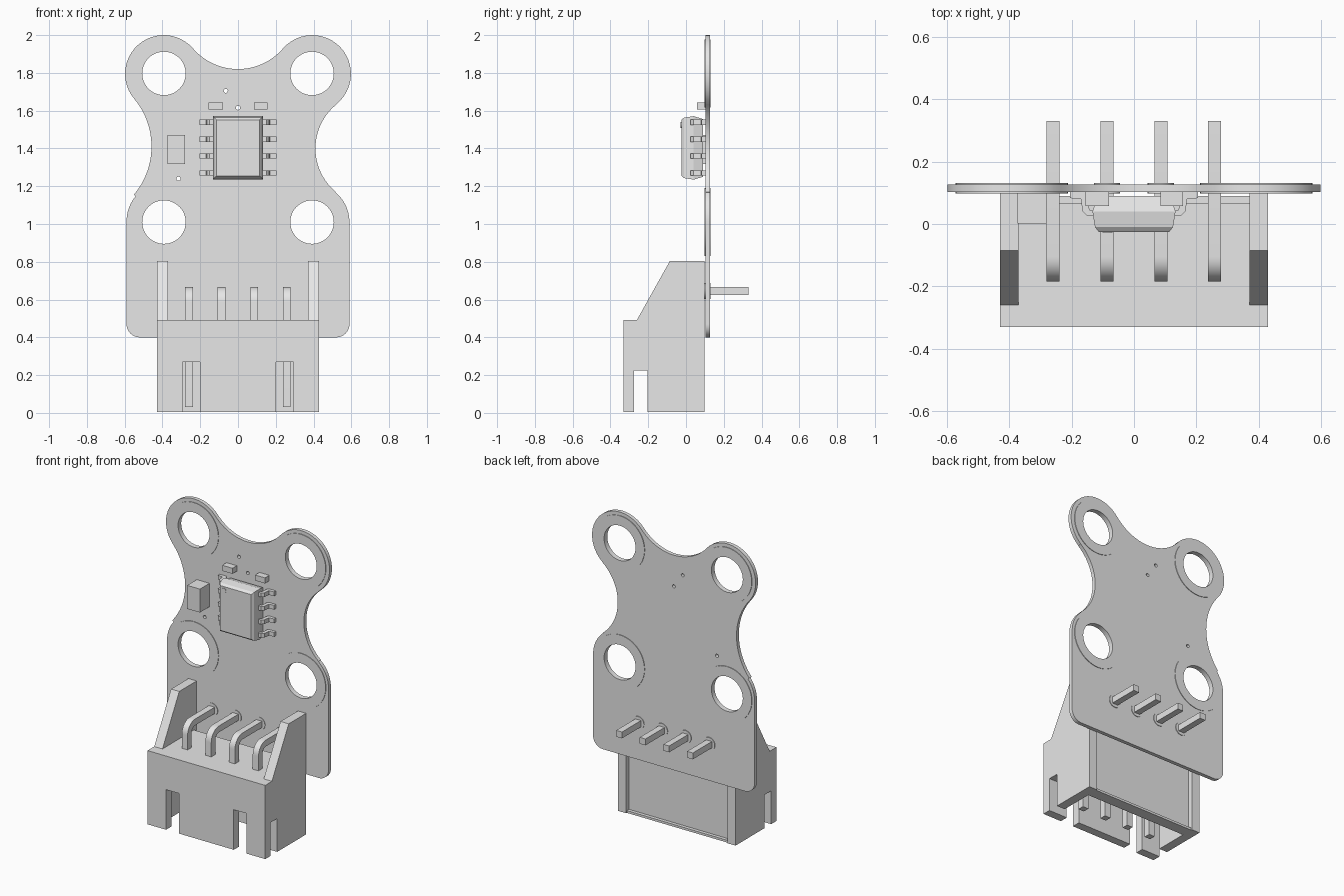
import bpy, bmesh, math
from mathutils import Matrix, Vector

cube = bpy.data.objects.get("Cube")
if cube:
    bpy.data.objects.remove(cube, do_unlink=True)

grey = bpy.data.materials.new("plain_grey")
grey.use_nodes = True
grey.diffuse_color = (0.8, 0.8, 0.8, 1)
grey.node_tree.nodes["Principled BSDF"].inputs["Base Color"].default_value = (0.8, 0.8, 0.8, 1)


def finish(name, mesh, smooth=False):
    mesh.materials.clear()
    mesh.materials.append(grey)
    if smooth:
        mesh.shade_smooth()
        mesh.set_sharp_from_angle(angle=math.radians(35))
    obj = bpy.data.objects.new(name, mesh)
    bpy.context.collection.objects.link(obj)
    return obj


def prism(name, pts, axis, lo, hi, smooth=False):
    """Extrude a 2D profile along axis; the profile uses the other two axes in order."""
    bm = bmesh.new()

    def place(p, t):
        c = list(p)
        c.insert("xyz".index(axis), t)
        return bm.verts.new(c)

    a = [place(p, lo) for p in pts]
    b = [place(p, hi) for p in pts]
    bm.faces.new(a)
    bm.faces.new(b)
    n = len(pts)
    for i in range(n):
        j = (i + 1) % n
        bm.faces.new((a[i], a[j], b[j], b[i]))
    bmesh.ops.recalc_face_normals(bm, faces=bm.faces)
    mesh = bpy.data.meshes.new(name)
    bm.to_mesh(mesh)
    bm.free()
    return finish(name, mesh, smooth)


def box(name, x, y, z):
    return prism(name, [(x[0], z[0]), (x[1], z[0]), (x[1], z[1]), (x[0], z[1])], "y", *y)


def arc(cx, cy, r, a0, a1, n=16):
    return [(cx + r * math.cos(a0 + (a1 - a0) * i / n),
             cy + r * math.sin(a0 + (a1 - a0) * i / n)) for i in range(n + 1)]


def circle(cx, cy, r, n=48):
    return arc(cx, cy, r, 0, math.tau, n)[:-1]


def sheet(name, loops, y0, y1):
    """Flat filled outline with holes, standing in the xz plane."""
    curve = bpy.data.curves.new(name, "CURVE")
    curve.dimensions = "2D"
    curve.fill_mode = "BOTH"
    curve.extrude = (y1 - y0) / 2
    for loop in loops:
        s = curve.splines.new("POLY")
        s.points.add(len(loop) - 1)
        for p, q in zip(s.points, loop):
            p.co = (q[0], q[1], 0, 1)
        s.use_cyclic_u = True
    tmp = bpy.data.objects.new(name + "_outline", curve)
    bpy.context.collection.objects.link(tmp)
    bpy.context.view_layer.update()
    dg = bpy.context.evaluated_depsgraph_get()
    mesh = bpy.data.meshes.new_from_object(tmp.evaluated_get(dg))
    bpy.data.objects.remove(tmp, do_unlink=True)
    mesh.transform(Matrix.Translation((0, (y0 + y1) / 2, 0)) @ Matrix.Rotation(math.pi / 2, 4, "X"))
    return finish(name, mesh, True)


# Board outline: lobes joined by tangent concave arcs, anticlockwise
LOBE = 0.205
chain = [(0.385, 1.01, LOBE), (0.71, 1.40, 0.30), (0.393, 1.795, LOBE), (0, 2.134, 0.314),
         (-0.393, 1.795, LOBE), (-0.853, 1.41, 0.395), (-0.385, 1.015, LOBE)]
outline = arc(0.52, 0.47, 0.07, -math.pi / 2, 0, 10)
for i, (cx, cz, r) in enumerate(chain):
    def toward(k):
        return math.atan2(chain[k][1] - cz, chain[k][0] - cx)
    a0 = toward(i - 1) if i else 0
    a1 = toward(i + 1) if i < len(chain) - 1 else math.pi
    if i % 2:      # concave arcs run clockwise
        a1 -= math.tau * math.ceil((a1 - a0) / math.tau)
    else:          # lobes run anticlockwise
        a1 += math.tau * math.ceil((a0 - a1) / math.tau)
    outline += arc(cx, cz, r, a0, a1, 24)
outline += arc(-0.52, 0.47, 0.07, math.pi, 1.5 * math.pi, 10)

mounts = [(sx * 0.392, z) for sx in (-1, 1) for z in (1.01, 1.797)]
vias = [(-0.065, 1.705), (0, 1.615), (-0.315, 1.24)]
FRONT, BACK = 0.102, 0.127
sheet("board", [outline] + [circle(x, z, 0.115) for x, z in mounts]
      + [circle(x, z, 0.011, 12) for x, z in vias], FRONT, BACK)

# Raised rings around the mounting holes, and pin pads, on both faces
pin_xs = [-0.26, -0.087, 0.086, 0.258]
PIN_Z = 0.645
for side, y0, y1 in (("front", FRONT - 0.004, FRONT), ("back", BACK, BACK + 0.004)):
    for x, z in mounts:
        sheet("mount_ring_" + side, [circle(x, z, 0.18), circle(x, z, 0.115)], y0, y1)
    for x in pin_xs:
        prism("pin_pad_" + side, circle(x, PIN_Z, 0.042, 24), "y", y0, y1, True)

# Connector housing: notched side walls with raised sloping wings
Z0, TOP = 0.005, 0.492
wall = [(0.097, Z0), (0.097, 0.805), (-0.085, 0.805), (-0.26, TOP), (-0.33, TOP), (-0.33, Z0),
        (-0.275, Z0), (-0.275, 0.225), (-0.205, 0.225), (-0.205, Z0)]
for name, x0, x1 in (("right_wall", -0.43, -0.37), ("left_wall", 0.37, 0.43)):
    prism("connector_" + name, wall, "x", x0, x1)

# Front panel with two slots, roof, recessed back and its bottom ledge
panel = [(-0.37, Z0), (-0.37, TOP), (0.37, TOP), (0.37, Z0)]
for x in (0.295, -0.2):
    panel += [(x, Z0), (x, 0.27), (x - 0.095, 0.27), (x - 0.095, Z0)]
prism("connector_front", panel, "y", -0.33, -0.275)
box("connector_roof", (-0.37, 0.37), (-0.275, 0.068), (0.40, TOP))
box("connector_back", (-0.37, 0.37), (0.015, 0.068), (Z0, 0.40))
box("connector_ledge", (-0.37, 0.37), (0.068, 0.09), (Z0, 0.02))

# Bent pins
half = 0.021
cy, cz = -0.105, PIN_Z + half - 0.08
bend = [(-0.185, 0.03)] + arc(cy, cz, 0.08, math.pi, math.pi / 2, 8)
bend += [(0.33, PIN_Z + half), (0.33, PIN_Z - half)]
bend += arc(cy, cz, 0.038, math.pi / 2, math.pi, 8) + [(-0.143, 0.03)]
for x in pin_xs:
    prism("pin", bend, "x", x - half, x + half, True)

# Chip body with drafted sides
bm = bmesh.new()
rings = []
for y, inset in ((-0.025, 0.02), (-0.01, 0.008), (0.04, 0), (0.09, 0.015)):
    w, h = 0.133 - inset, 0.168 - inset
    rings.append([bm.verts.new((sx * w, y, 1.403 + sz * h))
                  for sx, sz in ((-1, -1), (1, -1), (1, 1), (-1, 1))])
bm.faces.new(rings[0])
bm.faces.new(rings[-1])
for a, b in zip(rings, rings[1:]):
    for i in range(4):
        j = (i + 1) % 4
        bm.faces.new((a[i], a[j], b[j], b[i]))
bmesh.ops.recalc_face_normals(bm, faces=bm.faces)
chip = bpy.data.meshes.new("chip_body")
bm.to_mesh(chip)
bm.free()
finish("chip_body", chip)
prism("chip_corner_dot", circle(-0.085, 1.525, 0.016, 20), "y", -0.028, -0.025, True)

# Chip leads, mirrored left and right
lead = [(0.12, 0.025), (0.15, 0.025), (0.165, 0.04), (0.17, 0.08), (0.205, 0.083),
        (0.205, FRONT), (0.155, FRONT), (0.147, 0.088), (0.143, 0.045), (0.12, 0.043)]
for sx in (-1, 1):
    for k in range(4):
        z = 1.27 + k * 0.0895
        prism("chip_lead", [(sx * x, y) for x, y in lead], "z", z - 0.014, z + 0.014)

# Small components
box("capacitor", (-0.373, -0.28), (0.002, FRONT), (1.317, 1.472))
box("right_resistor", (-0.155, -0.08), (0.057, FRONT), (1.605, 1.642))
box("left_resistor", (0.085, 0.157), (0.057, FRONT), (1.605, 1.642))
